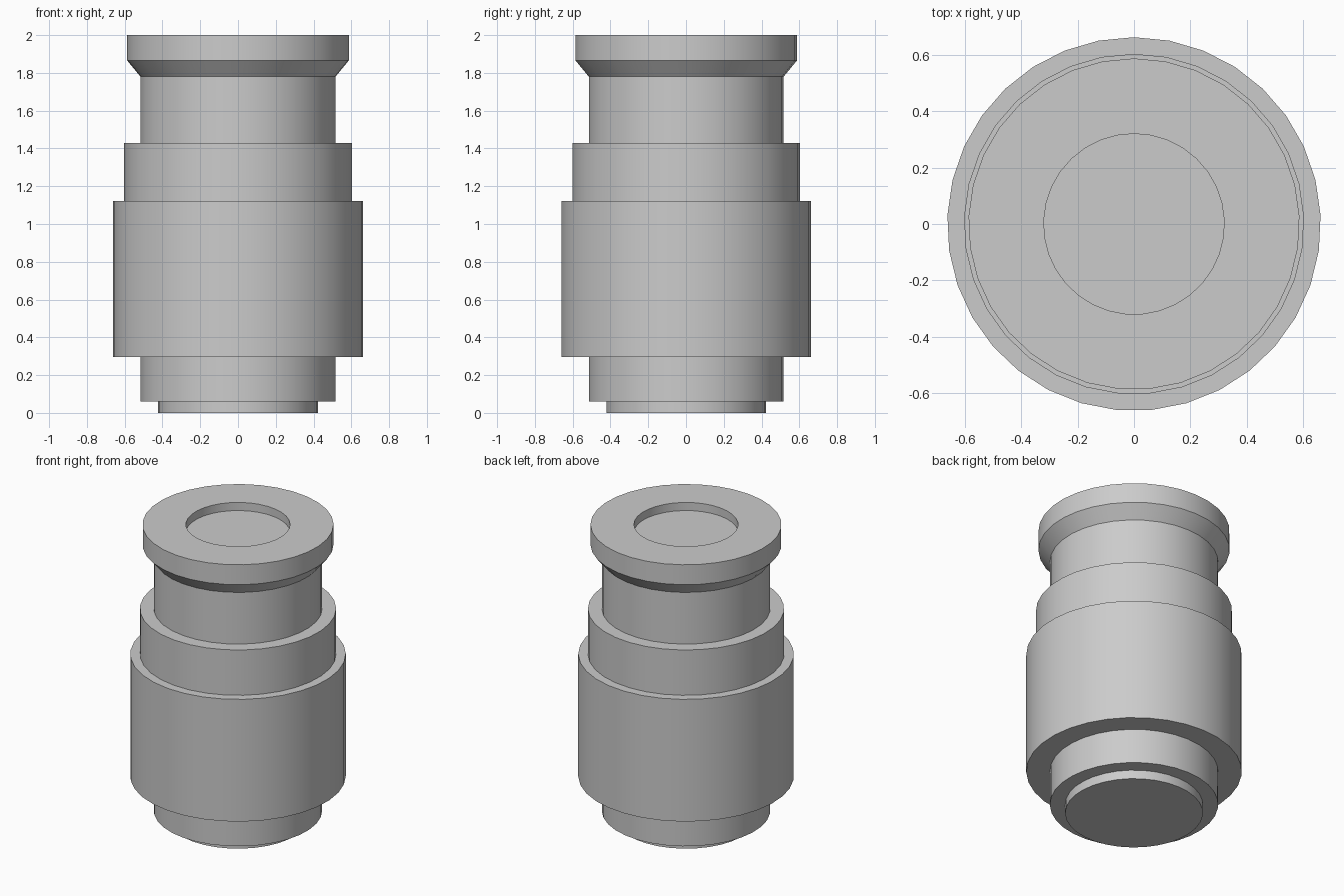
import bpy
import bmesh
from math import pi, sin, cos, radians

cube = bpy.data.objects.get("Cube")
if cube:
    bpy.data.objects.remove(cube, do_unlink=True)

SIDES = 33

grey = bpy.data.materials.new("plain grey")
grey.use_nodes = True
colour = (0.6, 0.6, 0.6, 1)
grey.diffuse_color = colour
grey.node_tree.nodes["Principled BSDF"].inputs["Base Color"].default_value = colour


def turned(name, profile):
    """Closed solid turned about z from (radius, height) pairs, bottom to top."""
    bm = bmesh.new()
    rings = []
    for r, z in profile:
        angles = [pi / 2 + 2 * pi * i / SIDES for i in range(SIDES)]
        rings.append([bm.verts.new((r * cos(a), r * sin(a), z)) for a in angles])
    for low, high in zip(rings, rings[1:]):
        for i in range(SIDES):
            j = (i + 1) % SIDES
            bm.faces.new((low[i], low[j], high[j], high[i]))
    bm.faces.new(rings[0][::-1])
    bm.faces.new(rings[-1])
    mesh = bpy.data.meshes.new(name)
    bm.to_mesh(mesh)
    bm.free()
    mesh.materials.append(grey)
    obj = bpy.data.objects.new(name, mesh)
    bpy.context.collection.objects.link(obj)
    bpy.ops.object.select_all(action="DESELECT")
    obj.select_set(True)
    bpy.context.view_layer.objects.active = obj
    bpy.ops.object.shade_smooth_by_angle(angle=radians(30))
    return obj


# Straight stacked sections, each overlapping the core column
for name, radius, bottom, top in (
    ("foot", 0.423, 0, 0.1),
    ("core_column", 0.517, 0.06, 1.84),
    ("main_barrel", 0.662, 0.295, 1.123),
    ("shoulder_collar", 0.603, 1.1, 1.43),
):
    turned(name, [(radius, bottom), (radius, top)])

# Flared cap with a shallow round recess in its top
turned("flared_cap", [(0.517, 1.78), (0.587, 1.865), (0.587, 2),
                      (0.32, 2), (0.32, 1.945)])
